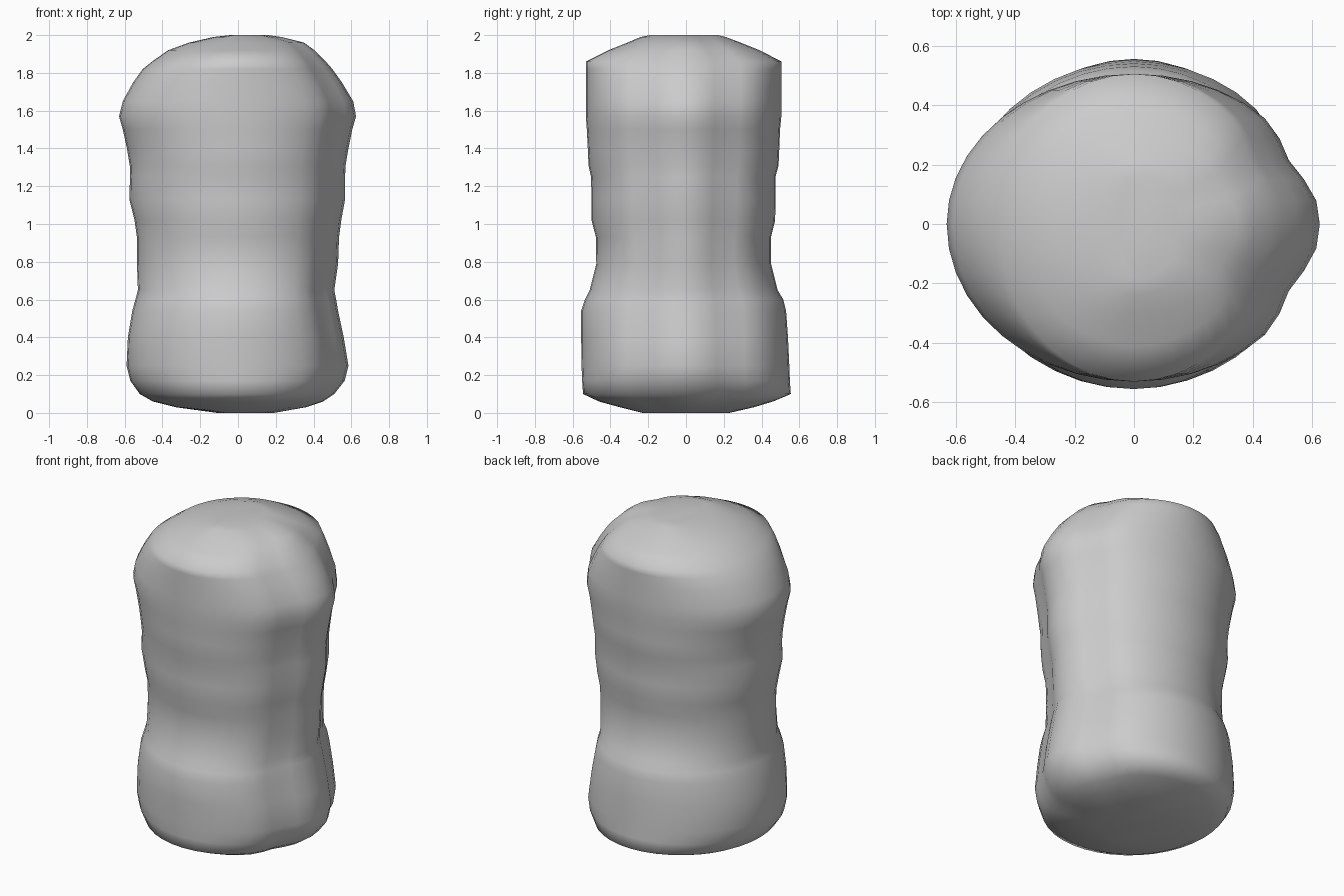
import bpy, bmesh, math

SEGMENTS = 40

# Cross-sections: height, left, right, front and back half-widths
RINGS = [
    (0.00, 0.11, 0.19, 0.23, 0.23),
    (0.03, 0.33, 0.36, 0.35, 0.36),
    (0.06, 0.45, 0.45, 0.46, 0.46),
    (0.10, 0.52, 0.51, 0.545, 0.555),
    (0.17, 0.57, 0.565, 0.55, 0.55),
    (0.25, 0.59, 0.585, 0.553, 0.547),
    (0.40, 0.583, 0.56, 0.555, 0.54),
    (0.54, 0.56, 0.53, 0.555, 0.53),
    (0.60, 0.543, 0.52, 0.535, 0.515),
    (0.65, 0.53, 0.51, 0.51, 0.485),
    (0.79, 0.535, 0.53, 0.475, 0.45),
    (0.93, 0.535, 0.535, 0.477, 0.45),
    (1.02, 0.548, 0.547, 0.50, 0.472),
    (1.13, 0.575, 0.567, 0.50, 0.474),
    (1.25, 0.572, 0.567, 0.503, 0.474),
    (1.31, 0.573, 0.57, 0.516, 0.49),
    (1.40, 0.588, 0.585, 0.52, 0.494),
    (1.50, 0.61, 0.605, 0.525, 0.498),
    (1.57, 0.63, 0.625, 0.53, 0.505),
    (1.65, 0.61, 0.61, 0.53, 0.505),
    (1.75, 0.555, 0.55, 0.53, 0.505),
    (1.82, 0.505, 0.50, 0.53, 0.505),
    (1.86, 0.455, 0.465, 0.53, 0.505),
    (1.92, 0.37, 0.405, 0.41, 0.39),
    (1.96, 0.26, 0.35, 0.31, 0.29),
    (1.99, 0.13, 0.23, 0.24, 0.21),
    (2.00, 0.04, 0.16, 0.19, 0.17),
]


def ring_point(angle, left, right, front, back):
    """Four-quadrant oval with a shallow crease beside the right ridge."""
    c, s = math.cos(angle), math.sin(angle)
    x = c * (right if c > 0 else left)
    y = s * (back if s > 0 else front)
    crease = 0.0
    if c > 0:
        off = abs(math.atan2(s, c)) - 0.46
        crease = 0.065 * math.exp(-(off / 0.2) ** 2)
    return x * (1 - crease), y * (1 - crease)


# Lumpy body lofted through the cross-sections
bm = bmesh.new()
loops = []
for z, *widths in RINGS:
    loop = []
    for i in range(SEGMENTS):
        x, y = ring_point(2 * math.pi * i / SEGMENTS, *widths)
        loop.append(bm.verts.new((x, y, z)))
    loops.append(loop)
for low, high in zip(loops, loops[1:]):
    for i in range(SEGMENTS):
        j = (i + 1) % SEGMENTS
        bm.faces.new((low[i], low[j], high[j], high[i]))

# Underside and top caps
bm.faces.new(loops[0][::-1])
bm.faces.new(loops[-1])
for face in bm.faces:
    face.smooth = True

mesh = bpy.data.meshes.new("body")
bm.to_mesh(mesh)
bm.free()
body = bpy.data.objects.new("body", mesh)
bpy.context.collection.objects.link(body)

# Plain grey surface
grey = bpy.data.materials.new("light grey")
grey.diffuse_color = (0.6, 0.6, 0.6, 1)
mesh.materials.append(grey)
